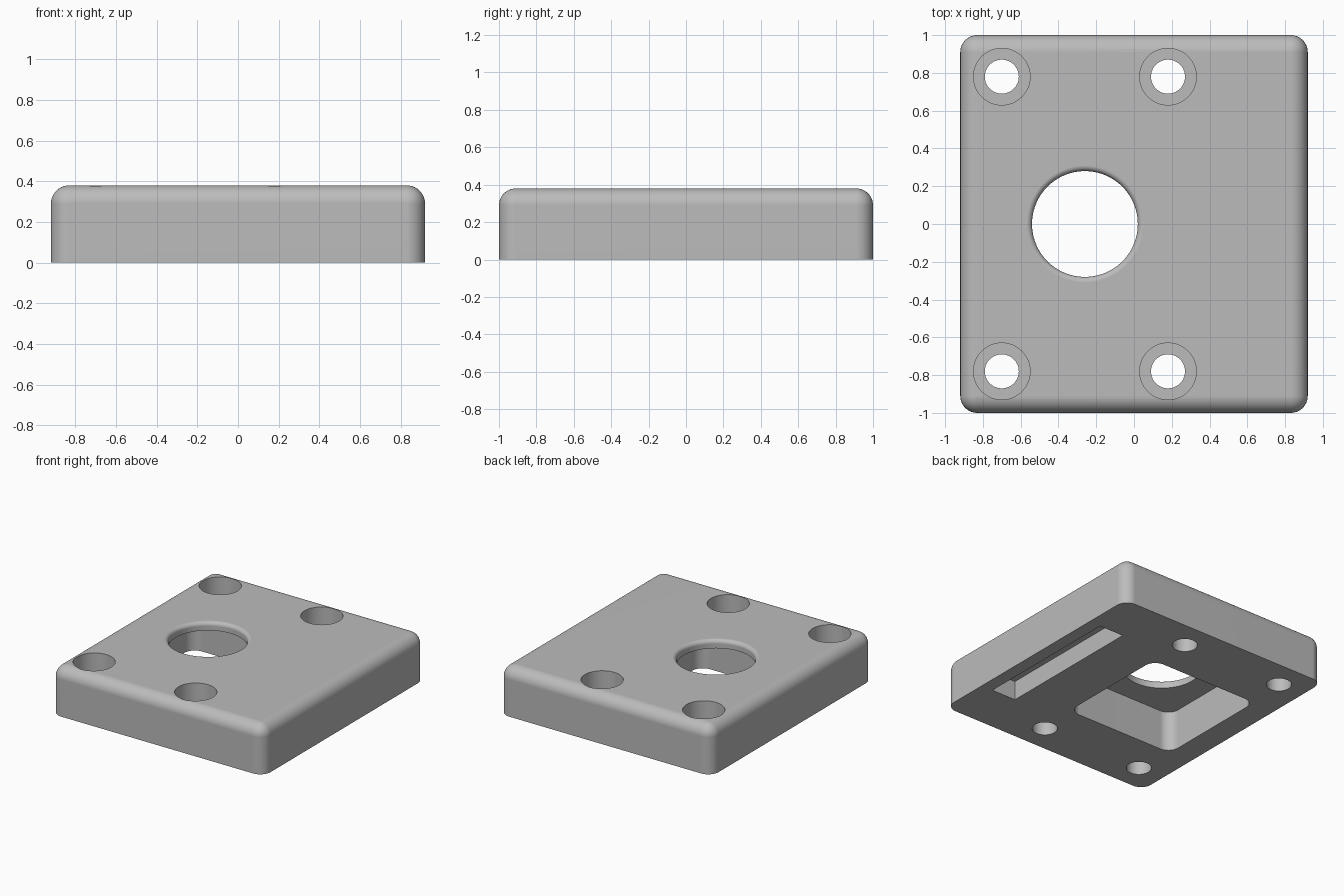
import bpy, bmesh, math
from mathutils import Matrix

cube = bpy.data.objects.get("Cube")
if cube:
    bpy.data.objects.remove(cube, do_unlink=True)

HEIGHT = 0.38
FILLET = 0.09

# Single plain grey
grey = bpy.data.materials.new("plain_grey")
grey.use_nodes = True
colour = (0.5, 0.5, 0.5, 1)
grey.diffuse_color = colour
bsdf = next(n for n in grey.node_tree.nodes if n.type == 'BSDF_PRINCIPLED')
bsdf.inputs["Base Color"].default_value = colour
bsdf.inputs["Roughness"].default_value = 0.6


def finish(name, bm):
    bmesh.ops.recalc_face_normals(bm, faces=bm.faces)
    mesh = bpy.data.meshes.new(name)
    bm.to_mesh(mesh)
    bm.free()
    mesh.materials.append(grey)
    obj = bpy.data.objects.new(name, mesh)
    bpy.context.collection.objects.link(obj)
    return obj


def block(name, centre, size, radius=0, rounded=None):
    """Box whose edges picked by the rule 'rounded' are filleted."""
    bm = bmesh.new()
    bmesh.ops.create_cube(bm, size=1, matrix=Matrix.Translation(centre) @ Matrix.Diagonal((*size, 1)))
    if rounded:
        edges = [e for e in bm.edges if rounded(e)]
        bmesh.ops.bevel(bm, geom=edges, offset=radius, segments=10, profile=0.5, affect='EDGES')
    return finish(name, bm)


def lathe(name, profile, x, y, steps=64):
    """Closed solid turned from (radius, z) points, stacked as rings."""
    bm = bmesh.new()
    rings = []
    for r, z in profile:
        angles = [math.tau * i / steps for i in range(steps)]
        rings.append([bm.verts.new((x + r * math.cos(a), y + r * math.sin(a), z)) for a in angles])
    for low, high in zip(rings, rings[1:]):
        for i in range(steps):
            j = (i + 1) % steps
            bm.faces.new((low[i], low[j], high[j], high[i]))
    bm.faces.new(rings[0][::-1])
    bm.faces.new(rings[-1])
    return finish(name, bm)


def is_vertical(e):
    a, b = e.verts
    return abs(a.co.z - b.co.z) > 0.01


def above_base(e):
    return max(v.co.z for v in e.verts) > 0.01


# Plate with rounded corners and top rim
plate = block("mounting_plate", (0, 0, HEIGHT / 2), (1.84, 2, HEIGHT), FILLET, above_base)

# Pocket and slot in the underside
cutters = [
    block("pocket_cutter", (-0.26, 0, 0.1075), (0.94, 0.94, 0.415), 0.09, is_vertical),
    block("slot_cutter", (0.715, 0, 0.025), (0.21, 1.2, 0.25)),
]

# Large round opening with a softened upper lip
lip = 0.03
profile = [(0.28, 0.2)]
for i in range(9):
    a = math.pi - i * math.pi / 16
    profile.append((0.31 + lip * math.cos(a), HEIGHT - lip + lip * math.sin(a)))
profile.append((0.31, 0.5))
cutters.append(lathe("opening_cutter", profile, -0.26, 0, 96))

# Four counterbored screw holes
for x in (-0.70, 0.18):
    for y in (-0.78, 0.78):
        steps = [(0.09, -0.1), (0.09, 0.18), (0.15, 0.18), (0.15, 0.5)]
        cutters.append(lathe("screw_hole_cutter", steps, x, y))

# Cut, then shade smooth with crisp edges
bpy.ops.object.select_all(action='DESELECT')
plate.select_set(True)
bpy.context.view_layer.objects.active = plate
for cutter in cutters:
    cutter.hide_render = True
    mod = plate.modifiers.new("cut", 'BOOLEAN')
    mod.operation = 'DIFFERENCE'
    mod.solver = 'EXACT'
    mod.object = cutter
    bpy.ops.object.modifier_apply(modifier=mod.name)
    bpy.data.objects.remove(cutter, do_unlink=True)

bpy.ops.object.shade_smooth_by_angle(angle=math.radians(30))
weighted = plate.modifiers.new("even_shading", 'WEIGHTED_NORMAL')
weighted.keep_sharp = True
